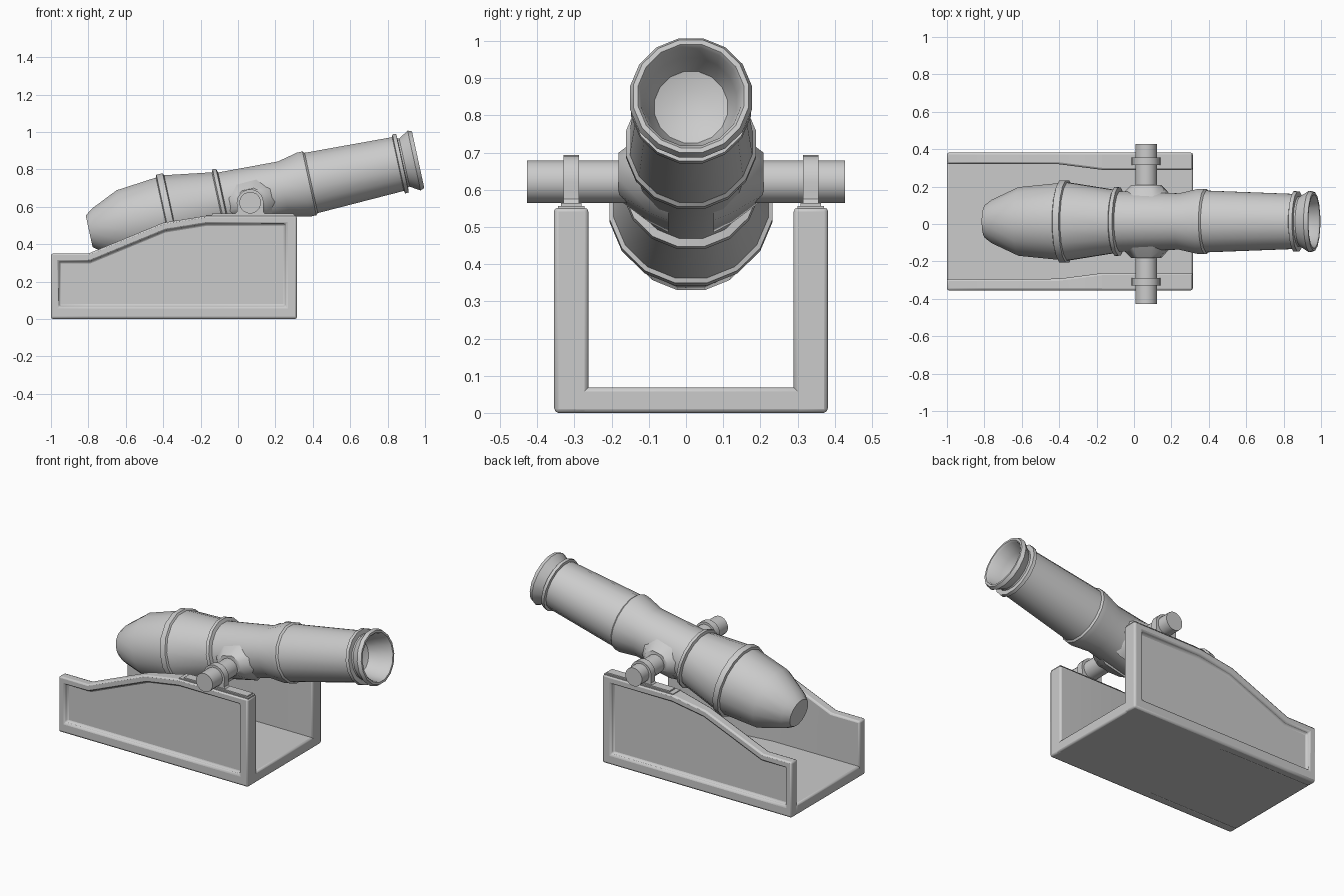
import bpy, bmesh, math
from mathutils import Matrix, Vector

if "Cube" in bpy.data.objects:
    bpy.data.objects.remove(bpy.data.objects["Cube"])

CY = 0.0135                      # centre line of carriage and barrel
TILT = math.atan(0.218)          # barrel elevation
TRUN = (0.065, 0.622)            # trunnion x, z


def finish(name, bm, bevel=0, angle=35):
    bmesh.ops.recalc_face_normals(bm, faces=bm.faces[:])
    me = bpy.data.meshes.new(name)
    bm.to_mesh(me)
    bm.free()
    ob = bpy.data.objects.new(name, me)
    bpy.context.collection.objects.link(ob)
    bpy.ops.object.select_all(action='DESELECT')
    ob.select_set(True)
    bpy.context.view_layer.objects.active = ob
    if bevel:
        m = ob.modifiers.new("bevel", 'BEVEL')
        m.width, m.segments, m.limit_method = bevel, 2, 'ANGLE'
        m.angle_limit = math.radians(40)
    bpy.ops.object.shade_smooth_by_angle(angle=math.radians(angle))
    return ob


def box(name, x0, x1, y0, y1, z0, z1, bevel=0):
    bm = bmesh.new()
    bmesh.ops.create_cube(bm, size=1)
    for v in bm.verts:
        v.co = Vector((x0 + (v.co.x + .5) * (x1 - x0),
                       y0 + (v.co.y + .5) * (y1 - y0),
                       z0 + (v.co.z + .5) * (z1 - z0)))
    return finish(name, bm, bevel)


def lathe(bm, profile, sides, matrix, scale_v=1):
    """Loft rings of (distance, radius[, radius ratio]) along local z."""
    rings = []
    for s, r in profile:
        rings.append([bm.verts.new(matrix @ Vector((
            r * math.cos((i + .5) * math.tau / sides),
            r * math.sin((i + .5) * math.tau / sides), s)))
            for i in range(sides)])
    for a, b in zip(rings, rings[1:]):
        for i in range(sides):
            j = (i + 1) % sides
            bm.faces.new((a[i], a[j], b[j], b[i]))
    bm.faces.new(rings[0])
    bm.faces.new(rings[-1])


# carriage side walls: (x, top z, thickness) columns with a recessed outer panel
COLS = [(-1, .35, .06), (-.80, .35, .06), (-.40, .515, .062),
        (-.17, .552, .092), (.315, .552, .092)]
for side, label in ((-1, "front"), (1, "back")):
    bm = bmesh.new()
    cols = []
    for x, z, t in COLS:
        yo, yi = CY + side * .368, CY + side * (.368 - t)
        cols.append([bm.verts.new(p) for p in
                     ((x, yo, 0), (x, yo, z), (x, yi, z), (x, yi, 0))])
    panel = []
    for a, b in zip(cols, cols[1:]):
        for i in range(4):
            j = (i + 1) % 4
            f = bm.faces.new((a[i], a[j], b[j], b[i]))
            if i == 0:
                panel.append(f)
    bm.faces.new(cols[0])
    bm.faces.new(cols[-1])
    bmesh.ops.recalc_face_normals(bm, faces=bm.faces[:])
    bmesh.ops.inset_region(bm, faces=panel, thickness=.042, use_even_offset=True)
    for v in {v for f in panel for v in f.verts}:
        if v.co.z < .06:
            v.co.z = .068
        if v.co.x > .26:
            v.co.x = .255
    bmesh.ops.inset_region(bm, faces=panel, thickness=.001, depth=-.025,
                           use_even_offset=True)
    finish(f"carriage_wall_{label}", bm, .011)

    # bearing plate and strap over the trunnion
    yc = CY + side * .322
    box(f"bearing_plate_{label}", -.17, .31, yc - .036, yc + .036, .545, .557)
    box(f"bearing_pad_{label}", -.14, .30, yc - .028, yc + .028, .55, .565)
    bm = bmesh.new()
    pts = [(-.085, .555), (-.07, .575), (-.07, .60)]
    pts += [(-.072 * math.cos(a), TRUN[1] + .072 * math.sin(a))
            for a in [math.pi * k / 10 for k in range(11)]]
    pts += [(.07, .60), (.07, .575), (.085, .555)]
    f = bm.faces.new([bm.verts.new((TRUN[0] + x, yc - .021, z)) for x, z in pts])
    ext = bmesh.ops.extrude_face_region(bm, geom=[f])["geom"]
    bmesh.ops.translate(bm, vec=(0, .042, 0),
                        verts=[e for e in ext if isinstance(e, bmesh.types.BMVert)])
    finish(f"trunnion_strap_{label}", bm)

# carriage floor
box("carriage_floor", -1, .315, CY - .32, CY + .32, 0, .068, .011)

# barrel: turned profile from bore bottom, over the muzzle, to the breech
PROFILE = [(.16, .05), (.14, .10), (.08, .125), (.01, .137), (0, .145),
           (0, .158), (.022, .167), (.075, .134), (.084, .136), (.086, .163),
           (.106, .165), (.110, .150), (.585, .168), (.595, .178),
           (.625, .178), (.735, .153), (1.06, .164), (1.066, .185),
           (1.085, .188), (1.092, .172), (1.345, .212), (1.35, .224),
           (1.385, .224), (1.39, .209), (1.61, .187), (1.76, .118), (1.80, .088)]
back = Vector((-math.cos(TILT), 0, -math.sin(TILT)))
side_axis = Vector((0, 1, 0))
up = back.cross(side_axis)
M = Matrix((side_axis, up, back)).transposed().to_4x4()
M.translation = Vector((.963, CY, .852))
bm = bmesh.new()
lathe(bm, PROFILE, 16, M)
finish("barrel", bm)

# trunnion bar and the flared hubs joining it to the barrel
T = Matrix.Translation((TRUN[0], 0, TRUN[1])) @ Matrix.Rotation(-math.pi / 2, 4, 'X')
bm = bmesh.new()
lathe(bm, [(-.428, .058), (.428, .058)], 16, T)
finish("trunnion_bar", bm)
for side, label in ((-1, "front"), (1, "back")):
    H = (Matrix.Translation((TRUN[0], CY, TRUN[1] + .015))
         @ Matrix.Rotation(-TILT, 4, 'Y')
         @ Matrix.Rotation(-side * math.pi / 2, 4, 'X')
         @ Matrix.Diagonal((1.35, 1, 1, 1)))
    bm = bmesh.new()
    lathe(bm, [(.06, .15), (.11, .125), (.195, .062)], 8, H)
    finish(f"trunnion_hub_{label}", bm, angle=50)
